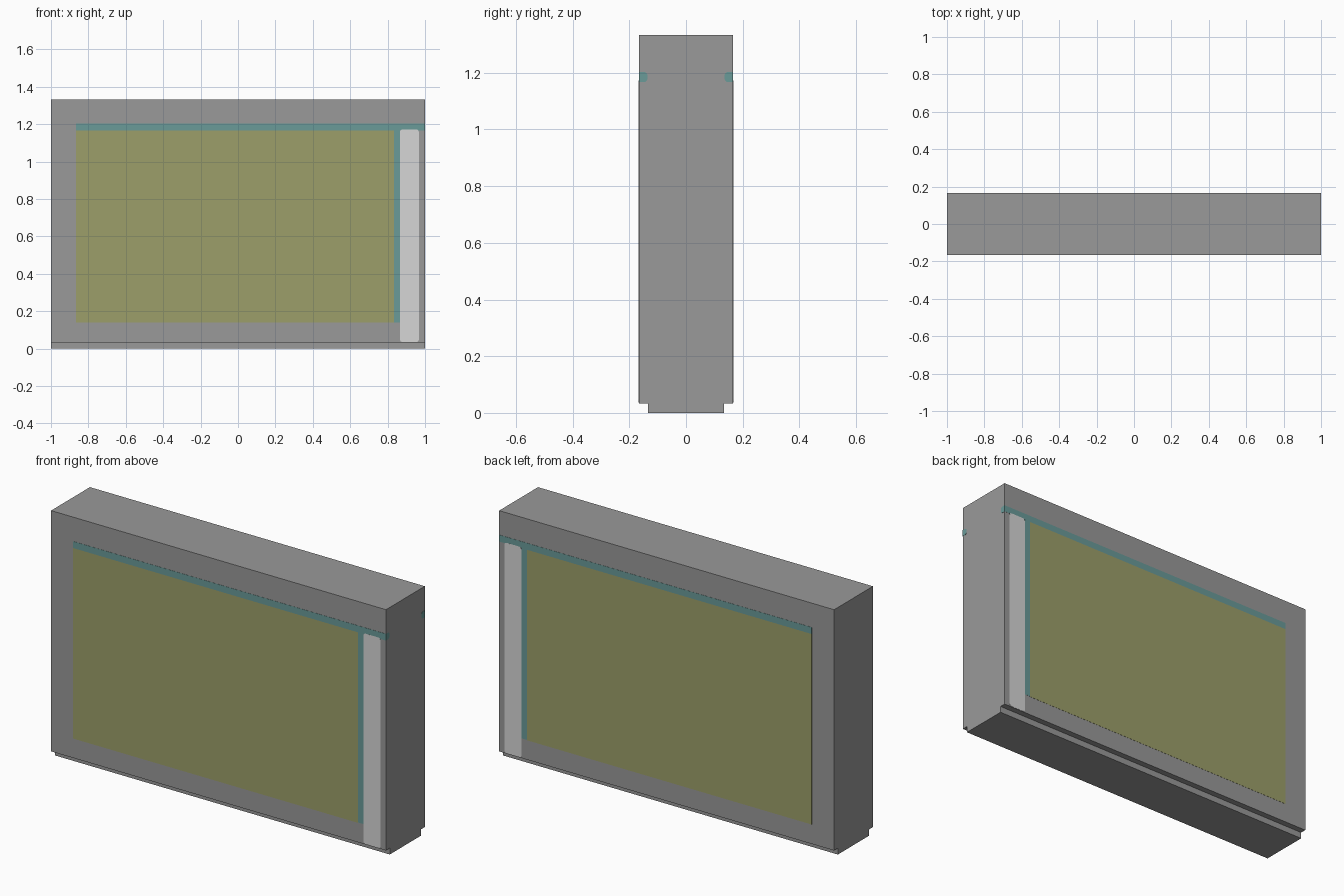
import bpy, bmesh, math

if "Cube" in bpy.data.objects:
    bpy.data.objects.remove(bpy.data.objects["Cube"])


def material(name, rgb):
    m = bpy.data.materials.new(name)
    m.diffuse_color = (*rgb, 1.0)
    m.use_nodes = True
    m.node_tree.nodes["Principled BSDF"].inputs["Base Color"].default_value = m.diffuse_color
    return m


GREY = material("mid grey", (0.32, 0.32, 0.32))
LIGHT = material("light grey", (0.67, 0.67, 0.67))
OLIVE = material("olive", (0.335, 0.345, 0.144))
TEAL = material("teal", (0.144, 0.325, 0.315))


def add_object(name, bm, mat):
    bmesh.ops.recalc_face_normals(bm, faces=bm.faces[:])
    me = bpy.data.meshes.new(name)
    bm.to_mesh(me)
    bm.free()
    me.materials.append(mat)
    ob = bpy.data.objects.new(name, me)
    bpy.context.collection.objects.link(ob)
    return ob


def prism(name, pts, axis, a, b, mat):
    """Extrude a 2D outline along x (points are y,z) or y (points are x,z)."""
    bm = bmesh.new()
    place = (lambda u, v, d: (d, u, v)) if axis == "x" else (lambda u, v, d: (u, d, v))
    face = bm.faces.new([bm.verts.new(place(u, v, a)) for u, v in pts])
    ext = bmesh.ops.extrude_face_region(bm, geom=[face])
    verts = [g for g in ext["geom"] if isinstance(g, bmesh.types.BMVert)]
    bmesh.ops.translate(bm, verts=verts, vec=place(0, 0, b - a))
    return add_object(name, bm, mat)


def rect(u0, u1, v0, v1):
    return [(u0, v0), (u1, v0), (u1, v1), (u0, v1)]


def rounded(u0, u1, v0, v1, r, corners):
    """Rectangle with chosen corners rounded (0 = lower left, counter-clockwise)."""
    pts = []
    centres = [(u0 + r, v0 + r), (u1 - r, v0 + r), (u1 - r, v1 - r), (u0 + r, v1 - r)]
    for i, (sharp, c) in enumerate(zip(rect(u0, u1, v0, v1), centres)):
        if i not in corners:
            pts.append(sharp)
            continue
        for k in range(5):
            t = math.pi + (i + k / 4) * math.pi / 2
            pts.append((c[0] + r * math.cos(t), c[1] + r * math.sin(t)))
    return pts


FACE = 0.1667          # outer plane of the inlays
BODY = FACE - 0.001    # the slab sits a hair behind them

# Slab with a narrower foot strip
slab = [(-0.1333, 0), (0.1333, 0), (0.1333, 0.034), (BODY, 0.034),
        (BODY, 1.3333), (-BODY, 1.3333), (-BODY, 0.034), (-0.1333, 0.034)]
prism("slab_body", slab, "x", -1.0, 0.9993, GREY)

# Inlays, repeated on front and back
for side, label in ((-1, "front"), (1, "back")):
    outer, inner = side * FACE, side * 0.136
    lo, hi = min(outer, inner), max(outer, inner)
    # Top rail, rounded on its buried edge and showing on the right end
    inner_corners = (1, 2) if side < 0 else (0, 3)
    prism(label + "_top_rail", rounded(lo, hi, 1.167, 1.203, 0.013, inner_corners),
          "x", -0.867, 1.0, TEAL)
    prism(label + "_side_rail", rect(0.833, 0.866, 0.141, 1.168), "y", lo, hi, TEAL)
    prism(label + "_panel", rect(-0.867, 0.833, 0.139, 1.167), "y", lo, hi, OLIVE)
    # Light post with softened top corners
    prism(label + "_post", rounded(0.866, 0.967, 0.036, 1.172, 0.013, (0, 1, 2, 3)),
          "y", min(outer * 1.001, inner), max(outer * 1.001, inner), LIGHT)
